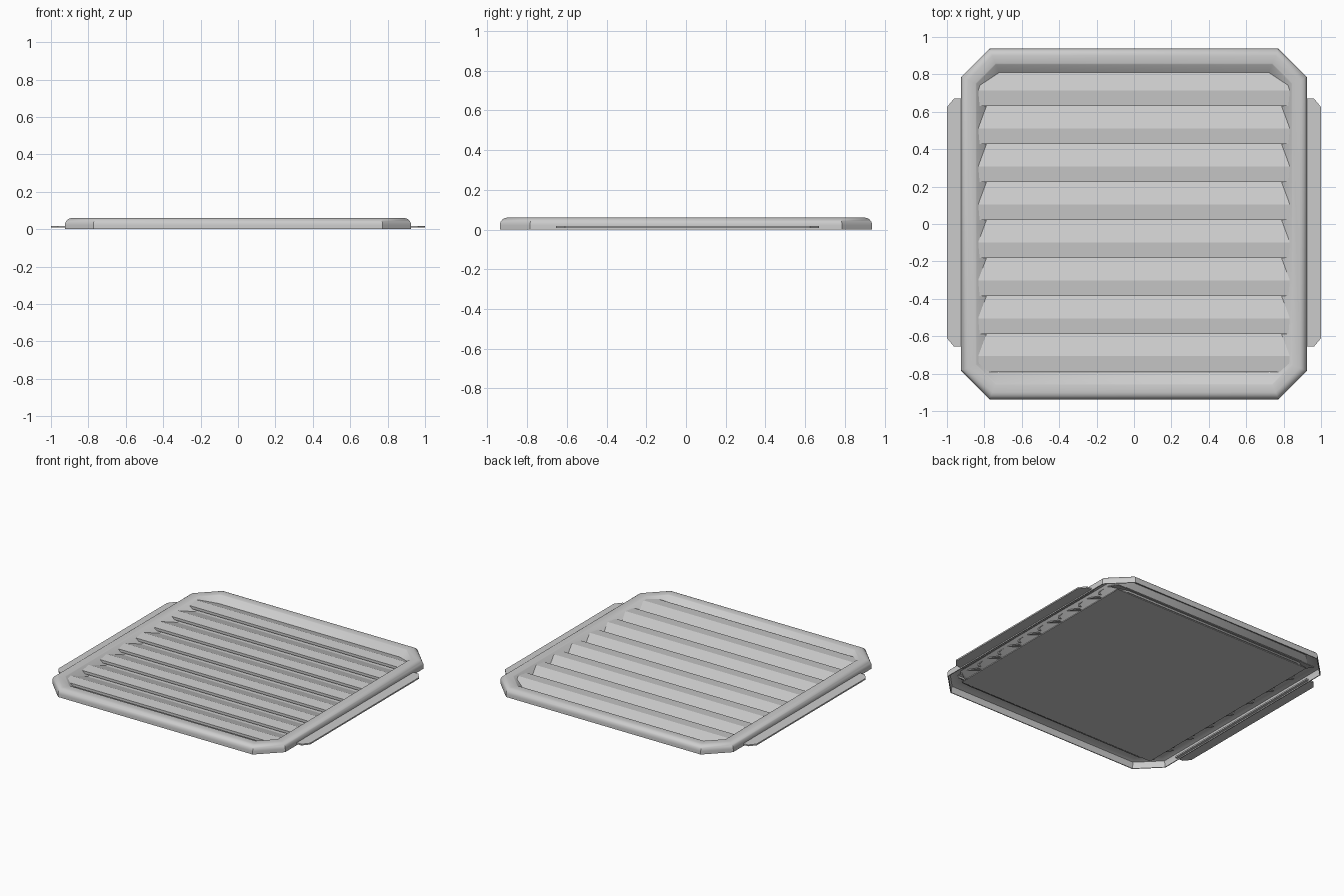
import bpy, bmesh, math

cube = bpy.data.objects.get("Cube")
if cube:
    bpy.data.objects.remove(cube, do_unlink=True)

grey = bpy.data.materials.new("light_grey")
grey.use_nodes = True
grey.diffuse_color = (0.6, 0.6, 0.6, 1)
grey.node_tree.nodes["Principled BSDF"].inputs["Base Color"].default_value = (0.6, 0.6, 0.6, 1)


def finish(bm, name, smooth=False):
    """Turn a bmesh into a named, coloured object."""
    bmesh.ops.recalc_face_normals(bm, faces=bm.faces)
    mesh = bpy.data.meshes.new(name)
    bm.to_mesh(mesh)
    bm.free()
    mesh.materials.append(grey)
    obj = bpy.data.objects.new(name, mesh)
    bpy.context.collection.objects.link(obj)
    if smooth:
        bpy.ops.object.select_all(action='DESELECT')
        obj.select_set(True)
        bpy.context.view_layer.objects.active = obj
        bpy.ops.object.shade_smooth_by_angle(angle=math.radians(35))
    return obj


def loft(name, rings, caps=True, smooth=False):
    """Skin matching closed rings; caps close the ends, otherwise last joins first."""
    bm = bmesh.new()
    loops = [[bm.verts.new(p) for p in ring] for ring in rings]
    pairs = list(zip(loops, loops[1:]))
    if caps:
        bm.faces.new(loops[0])
        bm.faces.new(loops[-1])
    else:
        pairs.append((loops[-1], loops[0]))
    for a, b in pairs:
        for i in range(len(a)):
            j = (i + 1) % len(a)
            bm.faces.new((a[i], a[j], b[j], b[i]))
    return finish(bm, name, smooth)


def octagon(inset, z):
    """Chamfered rectangle moved inwards evenly on all eight sides."""
    a, b = 0.925 - inset, 0.937 - inset
    c = 0.152 - inset * (2 - math.sqrt(2))
    quarter = [(a, b - c), (a - c, b)]
    half = quarter + [(-x, y) for x, y in reversed(quarter)]
    return [(x, y, z) for x, y in half + [(-x, -y) for x, y in half]]


# Hollow frame: rounded outer shoulder, flat rim, sloping inner wall
outer = [(0, 0), (0, 0.022)]
outer += [(0.038 * (1 - math.cos(t)), 0.022 + 0.038 * math.sin(t))
          for t in (math.pi / 2 * i / 6 for i in range(1, 7))]
skin = outer + [(0.078, 0.06), (0.084, 0.057), (0.143, 0.004)]
lining = [(0.136, 0.004), (0.08, 0.052), (0.038, 0.054), (0.012, 0.044), (0.006, 0.022), (0.006, 0)]
loft("frame", [octagon(d, z) for d, z in skin + lining], caps=False, smooth=True)

# Louvres: folded sheets with a long back slope, a ridge and a front lip
PITCH = 0.203
sheet = [(PITCH, 0.010), (0.083, 0.050), (0, 0.043), (0, 0.024),
         (0.008, 0.024), (0.008, 0.037), (0.08, 0.043), (PITCH, 0.004)]
for n in range(8):
    front = -0.79 + n * PITCH
    loft(f"louvre_{n + 1}", [[(x, front + y, z) for y, z in sheet] for x in (-0.832, 0.832)])

# Back plate closing the underside
loft("back_plate", [[(x, y, z) for x, y in ((-0.8, -0.79), (0.8, -0.79), (0.8, 0.79), (-0.8, 0.79))]
                    for z in (0.003, 0.008)])

# Mounting flange on each side, with clipped outer corners
for side, name in ((1, "left_flange"), (-1, "right_flange")):
    outline = [(0.9, -0.655), (0.963, -0.655), (1, -0.61), (1, 0.625), (0.963, 0.67), (0.9, 0.67)]
    loft(name, [[(side * x, y, z) for x, y in outline] for z in (0.008, 0.018)])
